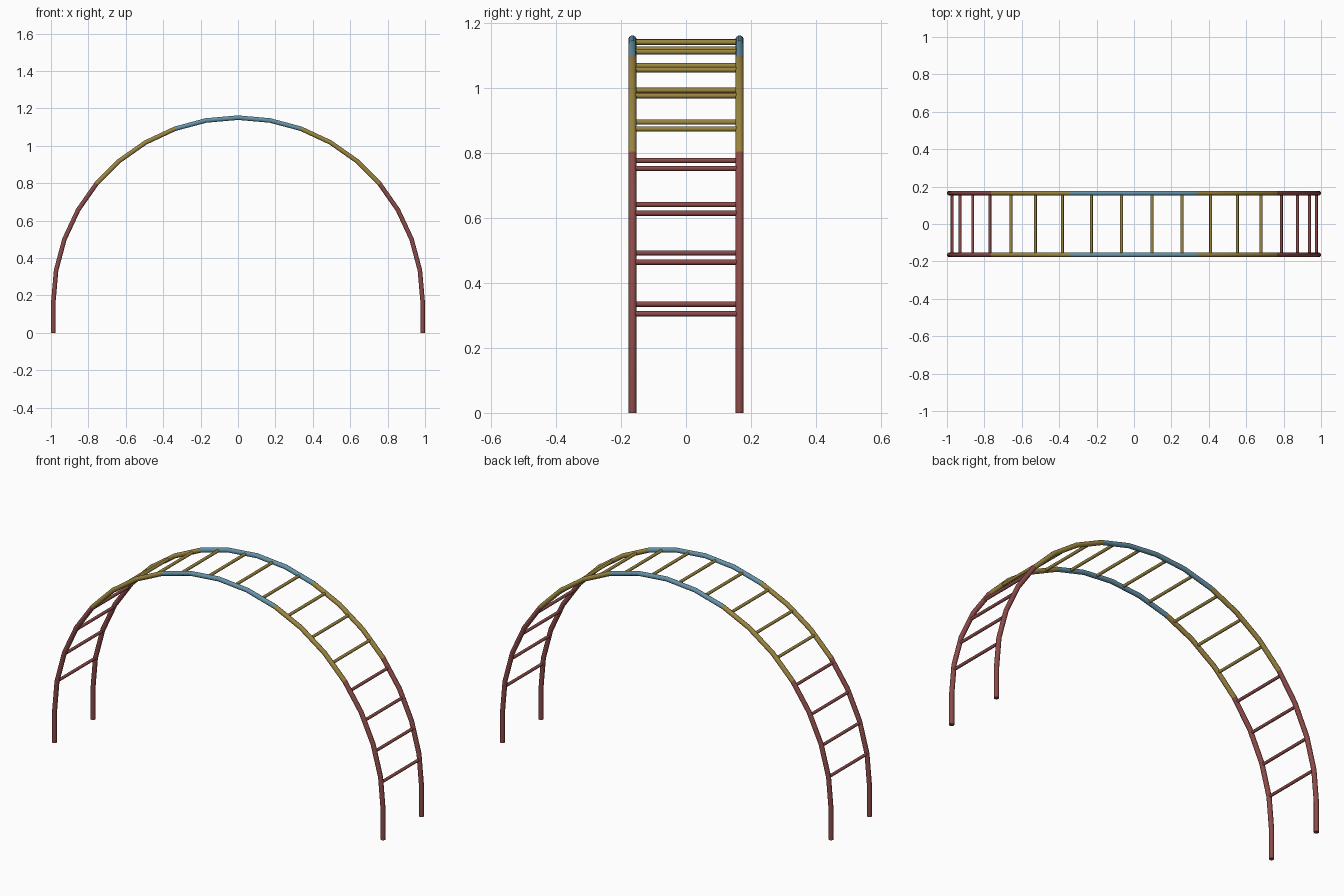
import bpy, bmesh
from math import sin, cos, pi, radians
from mathutils import Vector, Matrix

if "Cube" in bpy.data.objects:
    bpy.data.objects.remove(bpy.data.objects["Cube"])

RAIL_Y, RAIL_R, RUNG_R = 0.165, 0.0125, 0.008
ARC_R, ARC_Z, SIDES = 0.9875, 0.163, 12


def material(name, colour):
    m = bpy.data.materials.new(name)
    m.diffuse_color = (*colour, 1)
    m.use_nodes = True
    m.node_tree.nodes["Principled BSDF"].inputs["Base Color"].default_value = m.diffuse_color
    return m


RED = material("brick red paint", (0.26, 0.07, 0.065))
YELLOW = material("mustard yellow paint", (0.33, 0.235, 0.05))
BLUE = material("steel blue paint", (0.13, 0.29, 0.39))


def arc_point(deg, y=0.0):
    a = radians(deg)
    return Vector((ARC_R * cos(a), y, ARC_Z + ARC_R * sin(a)))


def finish(bm, name, mats):
    bmesh.ops.recalc_face_normals(bm, faces=bm.faces)
    me = bpy.data.meshes.new(name)
    bm.to_mesh(me)
    bm.free()
    ob = bpy.data.objects.new(name, me)
    bpy.context.collection.objects.link(ob)
    for m in mats:
        me.materials.append(m)
    bpy.context.view_layer.objects.active = ob
    ob.select_set(True)
    bpy.ops.object.shade_smooth_by_angle(angle=radians(35))
    ob.select_set(False)


def rail(name, y):
    """Bent tube: straight legs plus an arch of 10 degree segments."""
    stations = [(Vector((ARC_R, y, 0)), 0)]
    stations += [(arc_point(d, y), d) for d in range(0, 181, 10)]
    stations += [(Vector((-ARC_R, y, 0)), 180)]
    bm = bmesh.new()
    rings = []
    for p, d in stations:
        radial = Vector((cos(radians(d)), 0, sin(radians(d))))
        rings.append([bm.verts.new(p + RAIL_R * (cos(t) * radial + sin(t) * Vector((0, 1, 0))))
                      for t in (2 * pi * (i + 0.5) / SIDES for i in range(SIDES))])
    for k, (a, b) in enumerate(zip(rings, rings[1:])):
        mid = (stations[k][1] + stations[k + 1][1]) / 2
        lean = abs(mid - 90)
        for i in range(SIDES):
            j = (i + 1) % SIDES
            f = bm.faces.new((a[i], a[j], b[j], b[i]))
            # blue crown, yellow shoulders, red legs
            f.material_index = 2 if lean < 20 else 1 if lean < 50 else 0
    bm.faces.new(rings[0])
    bm.faces.new(rings[-1])
    finish(bm, name, (RED, YELLOW, BLUE))


def rung(index, deg):
    """Cross bar placed on the straight rail segment at this angle."""
    low = 10 * int(deg // 10)
    p = arc_point(low).lerp(arc_point(low + 10), (deg - low) / 10)
    bm = bmesh.new()
    bmesh.ops.create_cone(bm, cap_ends=True, segments=SIDES, radius1=RUNG_R, radius2=RUNG_R,
                          depth=2 * RAIL_Y,
                          matrix=Matrix.Translation(p) @ Matrix.Rotation(pi / 2, 4, 'X'))
    finish(bm, f"rung_{index:02d}", (YELLOW if abs(deg - 90) < 50 else RED,))


rail("front_rail", -RAIL_Y)
rail("back_rail", RAIL_Y)

# eighteen evenly spaced rungs
for k in range(18):
    rung(k + 1, 8.3 + 9.51 * k)
